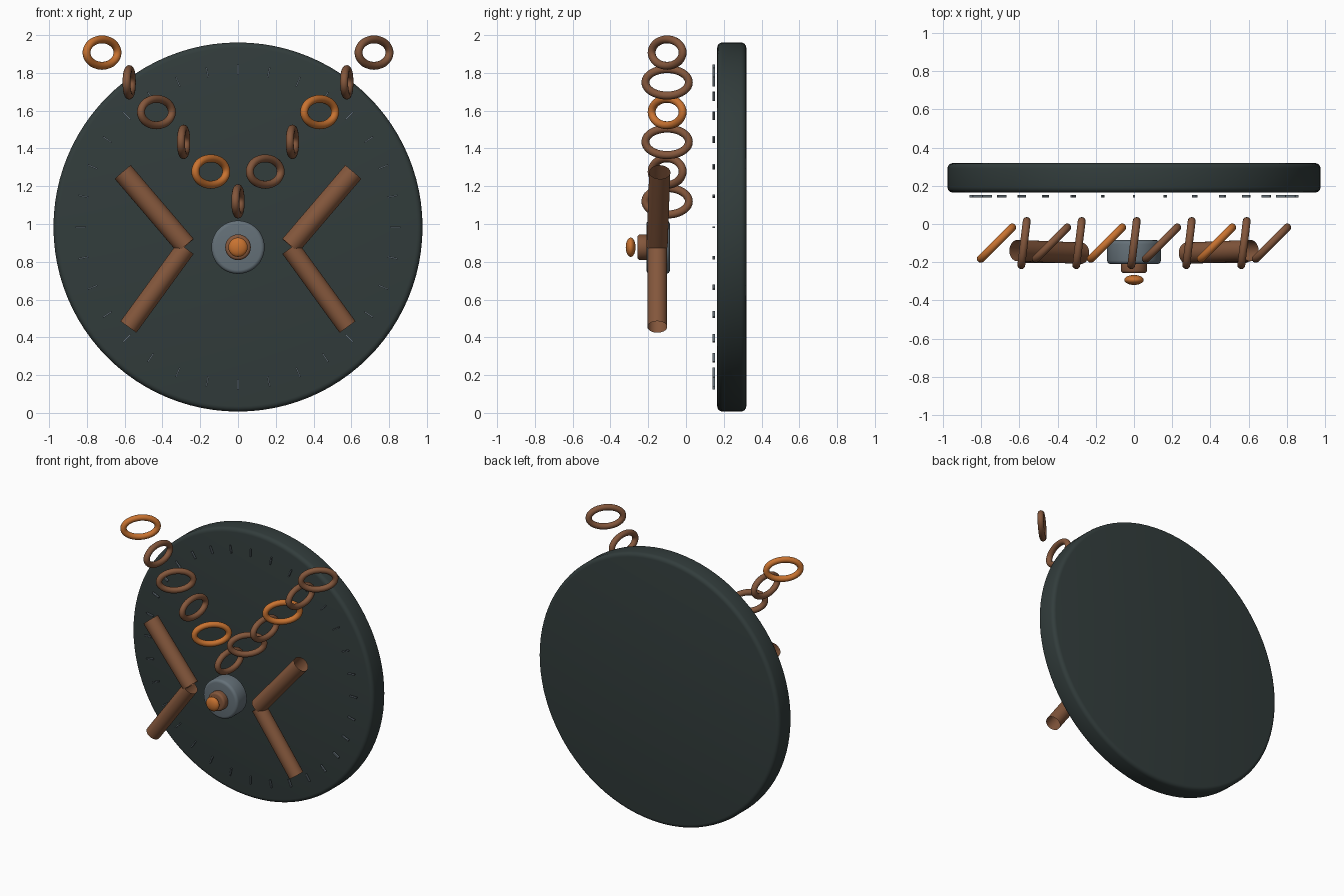
import bpy, bmesh, math
from mathutils import Vector, Matrix

if "Cube" in bpy.data.objects:
    bpy.data.objects.remove(bpy.data.objects["Cube"])


def material(name, rgb):
    m = bpy.data.materials.new(name)
    m.diffuse_color = (*rgb, 1)
    m.use_nodes = True
    m.node_tree.nodes["Principled BSDF"].inputs["Base Color"].default_value = m.diffuse_color
    return m


SLATE = material("dark slate", (0.032, 0.046, 0.045))
STEEL = material("steel grey", (0.13, 0.165, 0.19))
BROWN = material("bronze brown", (0.23, 0.095, 0.045))
ORANGE = material("copper orange", (0.58, 0.17, 0.03))


def finish(name, mat, smooth=True):
    ob = bpy.context.object
    ob.name = name
    ob.data.materials.append(mat)
    if smooth:
        bpy.ops.object.shade_smooth_by_angle(angle=math.radians(40))
    return ob


def rod(name, a, b, radius, mat, sides=32, bevel=0, caps=True):
    """Cylinder running from a to b, open ended when caps is False."""
    a, b = Vector(a), Vector(b)
    d = b - a
    bpy.ops.mesh.primitive_cylinder_add(
        vertices=sides, radius=radius, depth=d.length, location=(a + b) / 2,
        rotation=d.to_track_quat('Z', 'Y').to_euler(),
        end_fill_type='NGON' if caps else 'NOTHING')
    ob = bpy.context.object
    if bevel:
        bm = bmesh.new()
        bm.from_mesh(ob.data)
        rims = [e for e in bm.edges if len(e.link_faces) == 2
                and e.calc_face_angle() > 1]
        bmesh.ops.bevel(bm, geom=rims, offset=bevel, segments=4,
                        profile=0.5, affect='EDGES')
        bm.to_mesh(ob.data)
        bm.free()
    return finish(name, mat)


def link(name, loc, turn, mat, a=0.116, b=0.07, r=0.021, n=40, m=14):
    """Oval chain link with a round section, upright, turned about z."""
    bm = bmesh.new()
    rings = []
    for i in range(n):
        t = 2 * math.pi * i / n
        c = Vector((a * math.cos(t), 0, b * math.sin(t)))
        out = Vector((b * math.cos(t), 0, a * math.sin(t))).normalized()
        rings.append([bm.verts.new(c + out * r * math.cos(s)
                                   + Vector((0, r * math.sin(s), 0)))
                      for s in (2 * math.pi * j / m for j in range(m))])
    for i in range(n):
        p, q = rings[i], rings[(i + 1) % n]
        for j in range(m):
            k = (j + 1) % m
            bm.faces.new((p[j], p[k], q[k], q[j]))
    bmesh.ops.recalc_face_normals(bm, faces=bm.faces)
    me = bpy.data.meshes.new(name)
    bm.to_mesh(me)
    bm.free()
    ob = bpy.data.objects.new(name, me)
    bpy.context.collection.objects.link(ob)
    ob.location = loc
    ob.rotation_euler.z = turn
    bpy.context.view_layer.objects.active = ob
    bpy.ops.object.select_all(action='DESELECT')
    ob.select_set(True)
    finish(name, mat)


# Large round back plate
CZ = 0.984
rod("back_plate", (0, 0.165, CZ), (0, 0.319, CZ), 0.977, SLATE, 96, 0.028)

# Ring of thin tick marks floating in front of the plate
bm = bmesh.new()
for i in range(32):
    spin = Matrix.Rotation(2 * math.pi * i / 32, 4, 'Y')
    place = (Matrix.Translation((0, 0.146, CZ)) @ spin
             @ Matrix.Translation((0, 0, 0.833))
             @ Matrix.Diagonal((0.008, 0.014, 0.055, 1)))
    bmesh.ops.create_cube(bm, size=1, matrix=place)
me = bpy.data.meshes.new("tick_marks")
bm.to_mesh(me)
bm.free()
me.materials.append(STEEL)
bpy.context.collection.objects.link(bpy.data.objects.new("tick_marks", me))

# Hub, collar and flattened knob
HZ = 0.877
rod("hub", (0, -0.085, HZ), (0, -0.21, HZ), 0.141, STEEL, 48, 0.02)
rod("collar", (0, -0.2, HZ), (0, -0.257, HZ), 0.068, BROWN, 32, 0.015)
bpy.ops.mesh.primitive_uv_sphere_add(segments=32, ring_count=16, radius=1,
                                     location=(0, -0.293, HZ))
bpy.context.object.scale = (0.051, 0.026, 0.051)
finish("knob", ORANGE)

# Bent arms made of open tubes, mirrored left and right
for side, s in (("left", -1), ("right", 1)):
    rod(side + "_upper_arm", (s * 0.277, -0.153, 0.885),
        (s * 0.61, -0.139, 1.275), 0.056, BROWN, caps=False)
    rod(side + "_lower_arm", (s * 0.277, -0.152, 0.872),
        (s * 0.58, -0.152, 0.455), 0.052, BROWN, caps=False)

# V-shaped chain of links, alternately turned, every fourth one copper
for i in range(11):
    k = i - 5
    link(f"chain_link_{i + 1}", (k * 0.144, -0.1, 1.12 + abs(k) * 0.1575),
         math.radians(45 if k % 2 else 83), ORANGE if i % 4 == 0 else BROWN)
